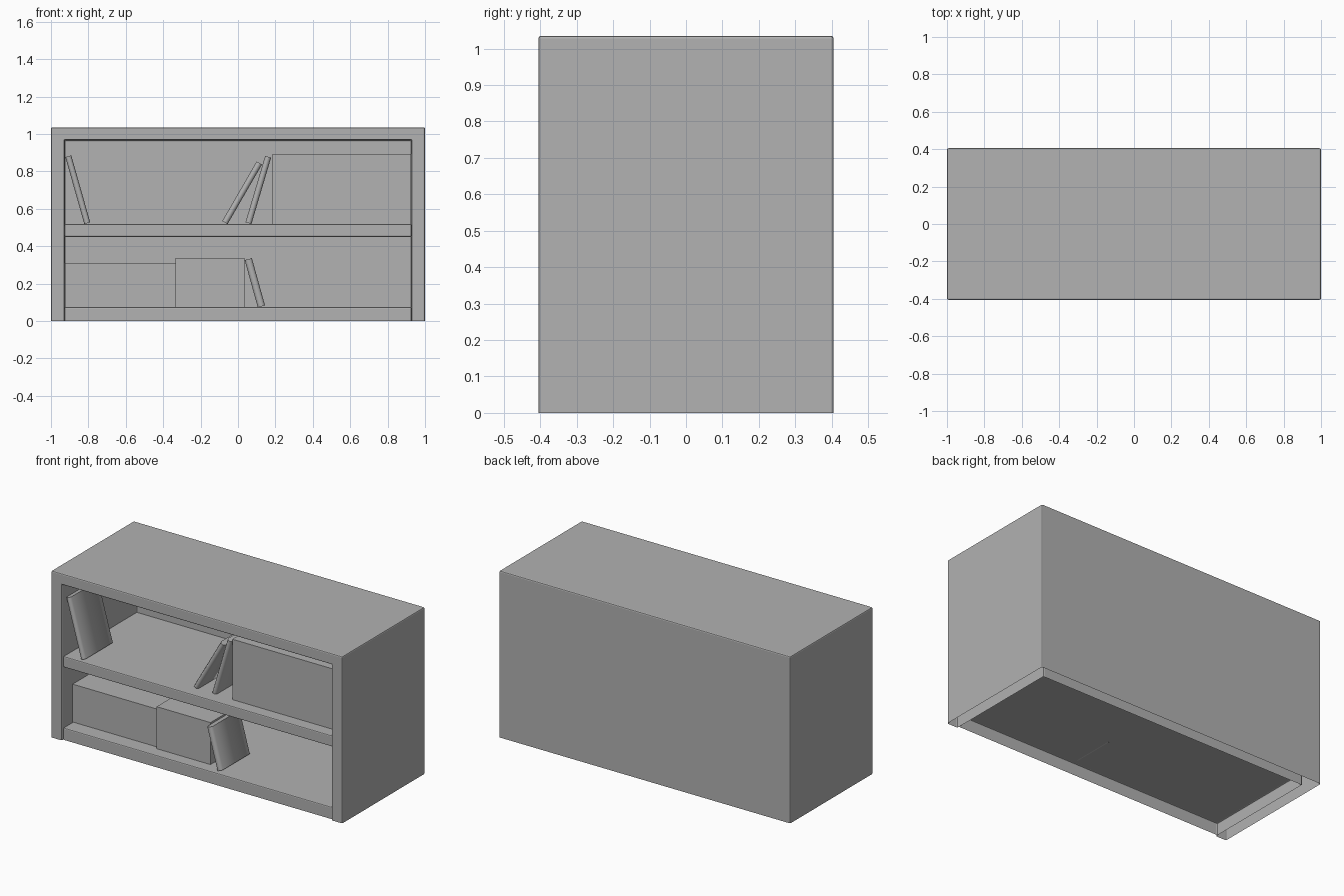
import bpy, bmesh, math
from mathutils import Matrix

if "Cube" in bpy.data.objects:
    bpy.data.objects.remove(bpy.data.objects["Cube"])

# One plain grey for everything
grey = bpy.data.materials.new("plain_grey")
grey.use_nodes = True
colour = (0.445, 0.445, 0.445, 1)
grey.diffuse_color = colour
grey.node_tree.nodes["Principled BSDF"].inputs["Base Color"].default_value = colour

HALF_X, HALF_Y, TOP = 1.0, 0.405, 1.035
WALL_X, CEILING, INNER_BACK = 0.927, 0.967, 0.33
SHELF_FRONT = -0.392


def finish(name, bm, bevel=0.0, smooth=False):
    mesh = bpy.data.meshes.new(name)
    bm.to_mesh(mesh)
    bm.free()
    mesh.materials.append(grey)
    obj = bpy.data.objects.new(name, mesh)
    bpy.context.collection.objects.link(obj)
    if bevel:
        mod = obj.modifiers.new("soft_edges", "BEVEL")
        mod.width = bevel
        mod.segments = 2
        mod.limit_method = "ANGLE"
    if smooth:
        for poly in mesh.polygons:
            poly.use_smooth = len(poly.vertices) == 4
    return obj


def box(name, x, y, z, bevel=0.0, open_under=False):
    bm = bmesh.new()
    bmesh.ops.create_cube(bm, size=1)
    for v in bm.verts:
        v.co = [lo if c < 0 else hi for c, (lo, hi) in zip(v.co, (x, y, z))]
    if open_under:
        gone = [f for f in bm.faces if f.normal.z < -0.5 or f.normal.y > 0.5]
        bmesh.ops.delete(bm, geom=gone, context="FACES")
    return finish(name, bm, bevel)


# Cabinet: hollow double skin, open underneath
def arch(bm, half, top, y):
    return [bm.verts.new((x, y, z)) for x, z in
            ((-half, 0), (-half, top), (half, top), (half, 0))]


bm = bmesh.new()
rings = [arch(bm, HALF_X, TOP, HALF_Y), arch(bm, HALF_X, TOP, -HALF_Y),
         arch(bm, WALL_X, CEILING, -HALF_Y), arch(bm, WALL_X, CEILING, INNER_BACK)]
for a, b in zip(rings, rings[1:]):
    for i in range(3):
        bm.faces.new((a[i], a[i + 1], b[i + 1], b[i]))
bm.faces.new(rings[0][::-1])
bm.faces.new(rings[-1])
bmesh.ops.recalc_face_normals(bm, faces=bm.faces)
front = min(bm.faces, key=lambda f: f.calc_center_median().y)
if front.normal.y > 0:
    bmesh.ops.reverse_faces(bm, faces=bm.faces)
finish("cabinet_shell", bm, bevel=0.007)

# Shelves
across, deep = (-WALL_X, WALL_X), (SHELF_FRONT, INNER_BACK)
box("middle_shelf", across, deep, (0.45, 0.518), bevel=0.006)
box("bottom_shelf", across, deep, (0, 0.074), bevel=0.006, open_under=True)

# Upright rows of books
box("upper_book_row", (0.185, 0.926), (-0.32, -0.03), (0.519, 0.894))
box("lower_left_book_row", (-0.926, -0.335), (-0.30, -0.02), (0.075, 0.31))
box("lower_middle_book_row", (-0.335, 0.035), (-0.32, -0.03), (0.075, 0.336))


# Leaning books with a rounded spine; lean is positive towards +x
def leaning_book(name, x, z, front, height, lean, thick=0.033, depth=0.28):
    bm = bmesh.new()
    h = thick / 2
    plan = ((-h, depth), (-h, 0.02), (-h / 2, 0.005), (h / 2, 0.005), (h, 0.02), (h, depth))
    base = bm.faces.new([bm.verts.new((px, py, 0)) for px, py in plan])
    top = bmesh.ops.extrude_face_region(bm, geom=[base])["geom"]
    bmesh.ops.translate(bm, vec=(0, 0, height),
                        verts=[v for v in top if isinstance(v, bmesh.types.BMVert)])
    bmesh.ops.recalc_face_normals(bm, faces=bm.faces)
    bm.transform(Matrix.Translation((x, front, z))
                 @ Matrix.Rotation(math.radians(lean), 4, "Y"))
    finish(name, bm, smooth=True)


leaning_book("upper_left_book", -0.806, 0.523, -0.38, 0.372, -15.8)
leaning_book("upper_steep_book", -0.070, 0.526, -0.325, 0.368, 30)
leaning_book("upper_middle_book", 0.056, 0.523, -0.325, 0.37, 16.5)
leaning_book("lower_leaning_book", 0.125, 0.078, -0.37, 0.262, -15.5, thick=0.04)
